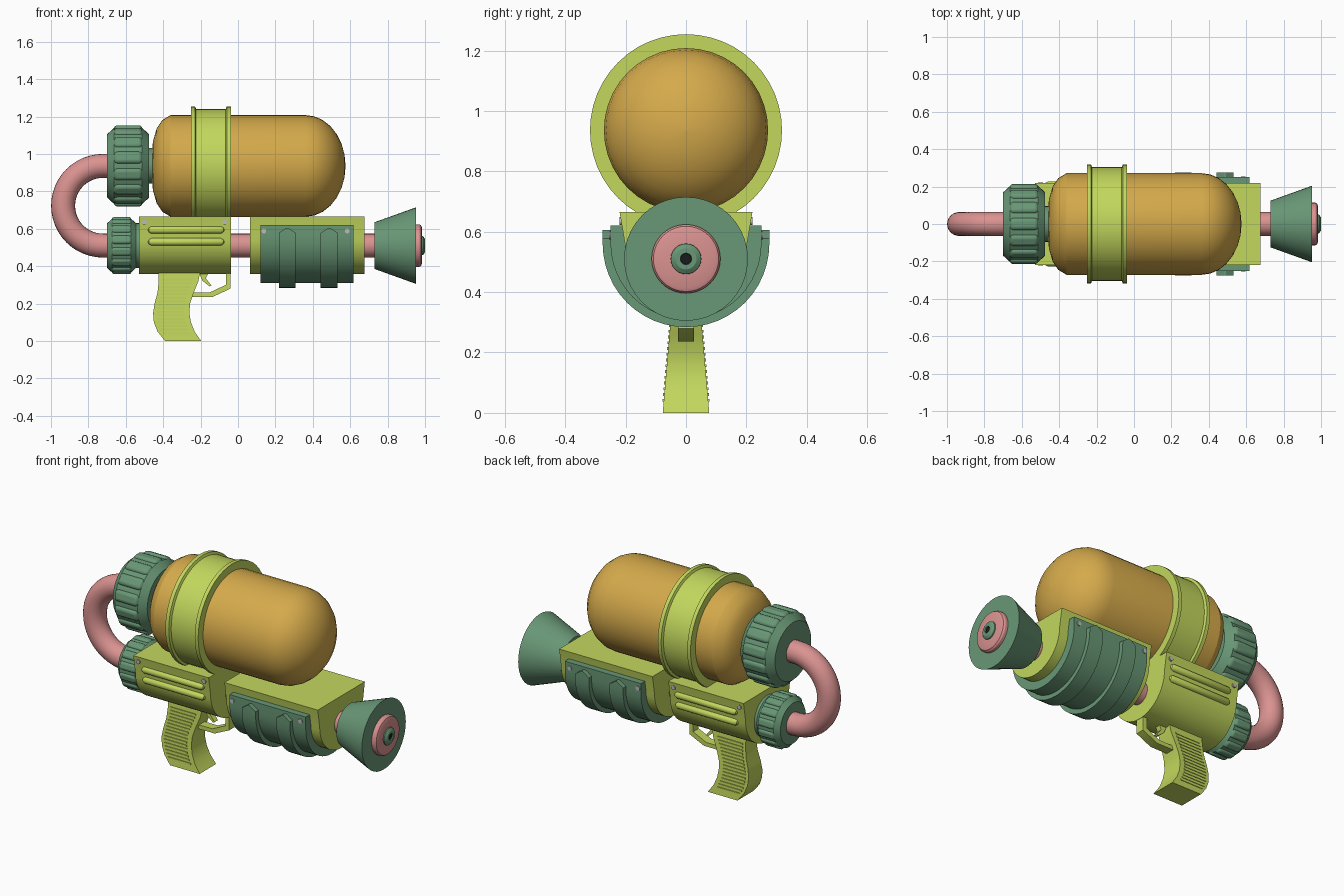
import bpy, bmesh
from math import sin, cos, pi, radians
from mathutils import Matrix

if "Cube" in bpy.data.objects:
    bpy.data.objects.remove(bpy.data.objects["Cube"])


def material(name, rgb):
    m = bpy.data.materials.new(name)
    m.diffuse_color = (*rgb, 1)
    m.use_nodes = True
    m.node_tree.nodes["Principled BSDF"].inputs["Base Color"].default_value = m.diffuse_color
    return m


OCHRE = material("ochre", (0.66, 0.40, 0.07))
LIME = material("lime", (0.54, 0.68, 0.11))
GREEN = material("green", (0.14, 0.31, 0.18))
PINK = material("pink", (0.70, 0.29, 0.28))
BLACK = material("black", (0.01, 0.01, 0.01))
GREY = material("grey", (0.5, 0.5, 0.5))

TANK_Z, BARREL_Z = 0.936, 0.51


def finish(name, bm, mat):
    bmesh.ops.remove_doubles(bm, verts=bm.verts, dist=1e-5)
    bmesh.ops.recalc_face_normals(bm, faces=bm.faces)
    me = bpy.data.meshes.new(name)
    bm.to_mesh(me)
    bm.free()
    me.materials.append(mat)
    ob = bpy.data.objects.new(name, me)
    bpy.context.collection.objects.link(ob)
    return ob


def loft(name, rings, mat):
    """Skin a list of equal-length closed rings and cap both ends."""
    bm = bmesh.new()
    vs = [[bm.verts.new(p) for p in ring] for ring in rings]
    n = len(vs[0])
    for a, b in zip(vs, vs[1:]):
        for i in range(n):
            j = (i + 1) % n
            bm.faces.new((a[i], a[j], b[j], b[i]))
    bm.faces.new(vs[0])
    bm.faces.new(vs[-1])
    return finish(name, bm, mat)


def lathe(name, profile, mat, z, y=0.0, n=40):
    """Revolve (x, radius) points around an axis parallel to x."""
    rings = [[(x, y + r * cos(2 * pi * i / n), z + r * sin(2 * pi * i / n))
              for i in range(n)] for x, r in profile]
    return loft(name, rings, mat)


def trough(name, stations, r, mat, top_half=None):
    """Round-bottomed block along x; stations are (x, top z)."""
    arc = [(r * cos(a), 0.56 + r * sin(a)) for a in (-pi * i / 24 for i in range(25))]
    w = top_half or r
    return loft(name, [[(x, y, z) for y, z in [(w, top)] + arc + [(-w, top)]]
                       for x, top in stations], mat)


def prism(name, pts, half, mat):
    """Extrude an xz outline in y; half is a function of z."""
    return loft(name, [[(x, s * half(z), z) for x, z in pts] for s in (-1, 1)], mat)


def bevel(ob, width, segments=2):
    m = ob.modifiers.new("bevel", 'BEVEL')
    m.width, m.segments, m.limit_method = width, segments, 'ANGLE'


# Water tank with rounded ends
dome = [(0.36 + 0.215 * sin(a), max(0.272 * cos(a), 0.001))
        for a in (pi / 2 * i / 7 for i in range(8))]
lathe("tank", [(-0.458, 0.09), (-0.455, 0.13), (-0.435, 0.2), (-0.405, 0.245), (-0.36, 0.272)] + dome,
      OCHRE, TANK_Z)
lathe("tank_neck", [(-0.5, 0.095), (-0.44, 0.095)], GREEN, TANK_Z)

# Band around the tank with raised rims
lathe("tank_band", [(-0.252, 0.26), (-0.252, 0.318), (-0.23, 0.318), (-0.224, 0.304), (-0.066, 0.304),
                    (-0.06, 0.318), (-0.038, 0.318), (-0.038, 0.26)], LIME, TANK_Z, n=48)


# Screw caps with rounded grip pads
def screw_cap(name, x0, x1, r, z, count=14):
    c = 0.22 * r
    lathe(name, [(x0, 0.05), (x0, r * 0.78), (x0 + c * 0.8, r * 0.94),
                 (x1 - c * 0.8, r * 0.94), (x1, r * 0.78), (x1, 0.05)], GREEN, z)
    bm = bmesh.new()
    size = ((x1 - x0) * 0.68, 2 * pi * r / count * 0.68, r * 0.2)
    for i in range(count):
        mat = (Matrix.Translation(((x0 + x1) / 2, 0, z)) @ Matrix.Rotation(2 * pi * i / count, 4, 'X')
               @ Matrix.Translation((0, 0, r * 0.9)) @ Matrix.Diagonal((*size, 1)))
        bmesh.ops.create_cube(bm, size=1, matrix=mat)
    bevel(finish(name + "_grip_pads", bm, GREEN), r * 0.09, 3)


screw_cap("upper_cap", -0.70, -0.475, 0.217, TANK_Z)
screw_cap("lower_cap", -0.70, -0.545, 0.153, BARREL_Z)

# Hose bending from the upper cap to the lower cap
R, mid = (TANK_Z - BARREL_Z) / 2, (TANK_Z + BARREL_Z) / 2
path = [(-0.68, TANK_Z)] + [(-0.722 - R * sin(a), mid + R * cos(a))
                            for a in (pi * i / 24 for i in range(25))] + [(-0.68, BARREL_Z)]
rings = []
for k, (x, z) in enumerate(path):
    a = pi * min(max(k - 1, 0), 24) / 24
    rings.append([(x - 0.064 * cos(t) * sin(a), 0.064 * sin(t), z + 0.064 * cos(t) * cos(a))
                  for t in (2 * pi * i / 24 for i in range(24))])
loft("hose", rings, PINK)

# Body blocks and the barrel pipe joining them
trough("rear_body", [(-0.53, 0.665), (-0.038, 0.665)], 0.202, LIME, 0.22)
trough("front_body", [(0.065, 0.665), (0.675, 0.665)], 0.202, LIME, 0.22)
lathe("rear_collar", [(-0.57, 0.12), (-0.52, 0.12)], GREEN, BARREL_Z)
lathe("barrel", [(-0.06, 0.064), (0.75, 0.064)], PINK, BARREL_Z, n=24)

# Pump cover and its two raised straps with clipped top corners
trough("pump_cover", [(0.12, 0.62), (0.617, 0.62)], 0.25, GREEN)
for i, x in enumerate((0.218, 0.442)):
    trough(f"pump_strap_{i + 1}", [(x, 0.578), (x + 0.04, 0.605), (x + 0.05, 0.605), (x + 0.09, 0.578)],
           0.276, GREEN)

# Flared nozzle, tip and bore
lathe("nozzle_flare", [(0.73, 0.05), (0.73, 0.125), (0.953, 0.205), (0.953, 0.05)], GREEN, BARREL_Z)
lathe("nozzle_ring", [(0.945, 0.114), (0.970, 0.114), (0.979, 0.108), (0.984, 0.095), (0.984, 0.03)],
      PINK, BARREL_Z)
lathe("nozzle_tip", [(0.975, 0.052), (0.99, 0.05), (1.0, 0.035), (1.0, 0.019), (0.985, 0.018)],
      GREEN, BARREL_Z, n=24)
lathe("nozzle_bore", [(0.98, 0.018), (0.994, 0.018)], BLACK, BARREL_Z, n=16)

# Side ribs and screws on both sides
for s, side in ((-1, "front"), (1, "back")):
    for i, (z, y) in enumerate(((0.594, 0.206), (0.53, 0.198))):
        lathe(f"side_rib_{side}_{i + 1}",
              [(-0.482, 0.002), (-0.477, 0.012), (-0.463, 0.02),
               (-0.092, 0.02), (-0.078, 0.012), (-0.073, 0.002)], LIME, z, s * y, 16)
    for i, (x, y, z) in enumerate(((-0.5, 0.216, 0.635), (-0.07, 0.216, 0.635),
                                   (0.138, 0.25, 0.588), (0.584, 0.25, 0.588))):
        bm = bmesh.new()
        bmesh.ops.create_cone(bm, cap_ends=True, segments=16, radius1=0.013, radius2=0.013, depth=0.01,
                              matrix=Matrix.Translation((x, s * y, z)) @ Matrix.Rotation(pi / 2, 4, 'X'))
        finish(f"screw_{side}_{i + 1}", bm, GREY)

# Curved grip, wider at the foot: (z, back x, front x)
GRIP = [(0.0, -0.39, -0.197), (0.05, -0.43, -0.232), (0.10, -0.45, -0.252), (0.15, -0.454, -0.26),
        (0.20, -0.446, -0.256), (0.26, -0.43, -0.236), (0.32, -0.424, -0.212), (0.38, -0.424, -0.2)]


def grip_half(z):
    return 0.077 - 0.085 * z


def grip_edges(z):
    for (z0, b0, f0), (z1, b1, f1) in zip(GRIP, GRIP[1:]):
        if z <= z1:
            t = (z - z0) / (z1 - z0)
            return b0 + t * (b1 - b0), f0 + t * (f1 - f0)


prism("grip", [(b, z) for z, b, f in GRIP] + [(f, z) for z, b, f in reversed(GRIP)], grip_half, LIME)

# Horizontal grip ridges
bm = bmesh.new()
for i in range(16):
    z = 0.042 + i * 0.019
    back, front = grip_edges(z)
    back, front = back + 0.018, front - 0.03
    bmesh.ops.create_cube(bm, size=1, matrix=Matrix.Translation(((back + front) / 2, 0, z)) @
                          Matrix.Diagonal((front - back, 2 * grip_half(z) + 0.008, 0.009, 1)))
finish("grip_ridges", bm, LIME)

# Trigger guard and trigger
prism("trigger_guard", [(-0.26, 0.26), (-0.15, 0.26), (-0.065, 0.3), (-0.065, 0.38), (-0.04, 0.38),
                        (-0.04, 0.28), (-0.135, 0.236), (-0.255, 0.236)], lambda z: 0.026, LIME)
prism("trigger", [(-0.215, 0.38), (-0.15, 0.38), (-0.172, 0.335), (-0.142, 0.297), (-0.152, 0.292),
                  (-0.19, 0.322)], lambda z: 0.016, LIME)

# Smooth the round surfaces while keeping hard edges
bpy.ops.object.select_all(action='SELECT')
bpy.context.view_layer.objects.active = bpy.data.objects["tank"]
bpy.ops.object.shade_smooth_by_angle(angle=radians(30))
